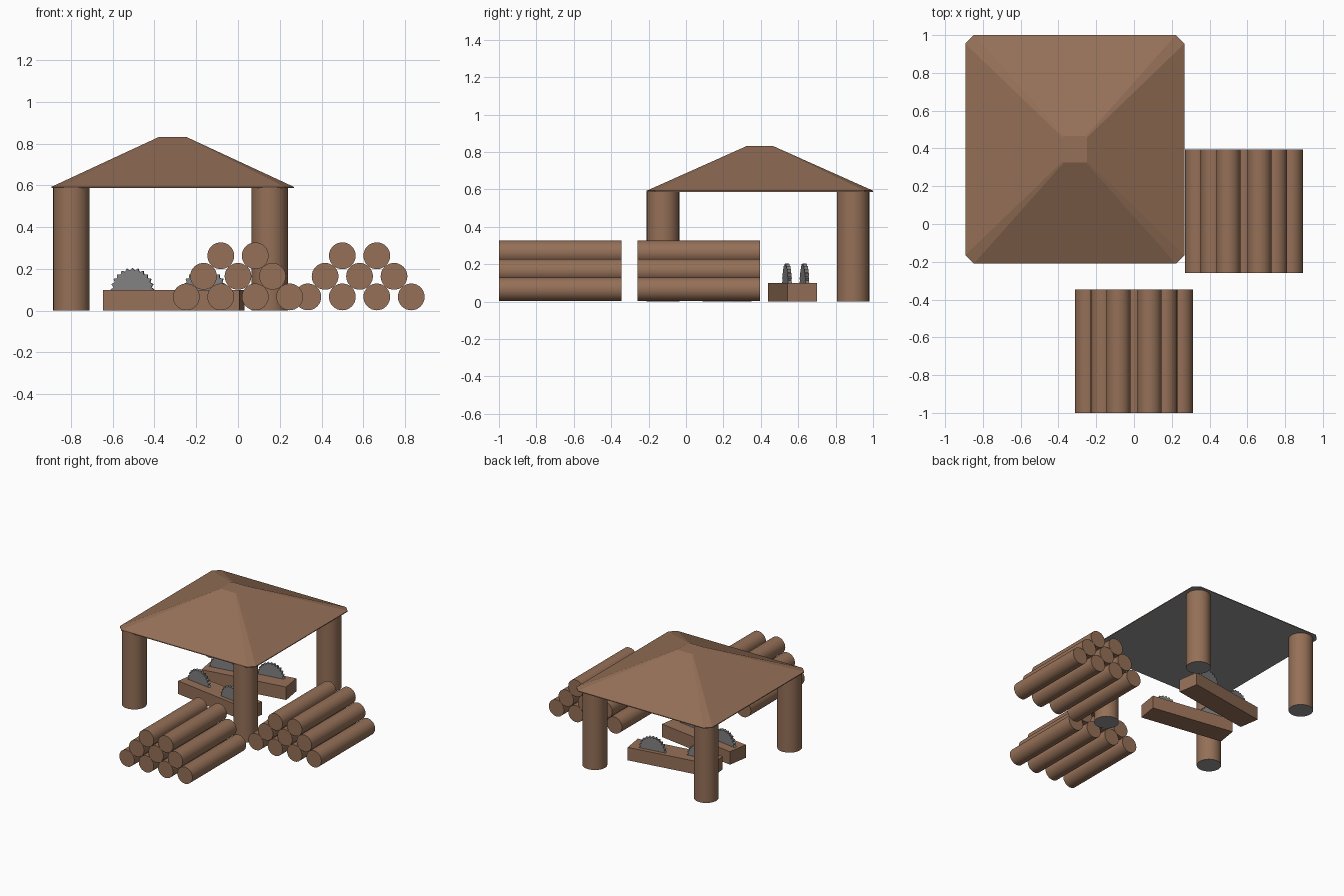
import bpy, bmesh, math
from mathutils import Matrix, Vector

if "Cube" in bpy.data.objects:
    bpy.data.objects.remove(bpy.data.objects["Cube"])


def material(name, rgb):
    m = bpy.data.materials.new(name)
    m.diffuse_color = (*rgb, 1)
    m.use_nodes = True
    m.node_tree.nodes["Principled BSDF"].inputs["Base Color"].default_value = m.diffuse_color
    return m


WOOD = material("brown wood", (0.30, 0.162, 0.096))
STEEL = material("grey steel", (0.22, 0.22, 0.22))
UNDER = material("grey underside", (0.30, 0.30, 0.30))


def finish(name, bm, mats, smooth=False, matrix=None):
    bmesh.ops.recalc_face_normals(bm, faces=bm.faces)
    # second material goes on faces looking straight down
    if len(mats) > 1:
        bm.normal_update()
        for f in bm.faces:
            f.material_index = 1 if f.normal.z < -0.9 else 0
    mesh = bpy.data.meshes.new(name)
    bm.to_mesh(mesh)
    bm.free()
    for m in mats:
        mesh.materials.append(m)
    ob = bpy.data.objects.new(name, mesh)
    bpy.context.collection.objects.link(ob)
    if matrix:
        ob.matrix_world = matrix
    if smooth:
        bpy.ops.object.select_all(action='DESELECT')
        ob.select_set(True)
        bpy.context.view_layer.objects.active = ob
        bpy.ops.object.shade_smooth_by_angle(angle=math.radians(35))
    return ob


def cylinder(name, radius, depth, matrix, mats):
    bm = bmesh.new()
    bmesh.ops.create_cone(bm, cap_ends=True, segments=32, radius1=radius,
                          radius2=radius, depth=depth)
    return finish(name, bm, mats, True, matrix)


# Roof: hipped, clipped corners, thin eave and small flat top
def ring(bm, hx, hy, c, z):
    pts = [(hx, hy - c), (hx - c, hy), (c - hx, hy), (-hx, hy - c),
           (-hx, c - hy), (c - hx, -hy), (hx - c, -hy), (hx, c - hy)]
    return [bm.verts.new((x, y, z)) for x, y in pts]


bm = bmesh.new()
rings = [ring(bm, 0.58, 0.605, 0.045, 0.587), ring(bm, 0.58, 0.605, 0.045, 0.593),
         ring(bm, 0.065, 0.07, 0.006, 0.832)]
for a, b in zip(rings, rings[1:]):
    for i in range(8):
        j = (i + 1) % 8
        bm.faces.new((a[i], a[j], b[j], b[i]))
bm.faces.new(rings[0][::-1])
bm.faces.new(rings[-1])
finish("roof", bm, [WOOD, UNDER], False, Matrix.Translation((-0.313, 0.395, 0)))

# Four round posts
for x, sx in ((-0.798, "left"), (0.152, "right")):
    for y, sy in ((-0.123, "front"), (0.893, "back")):
        cylinder(f"{sy}_{sx}_post", 0.087, 0.588,
                 Matrix.Translation((x, y, 0.294)), [WOOD, UNDER])

# Two log piles, rows of four, three and two
for pile, cx, cy in (("front_pile", 0.0, -0.673), ("side_pile", 0.582, 0.067)):
    for row, count in enumerate((4, 3, 2)):
        for i in range(count):
            x = cx + (i - (count - 1) / 2) * 0.165
            m = Matrix.Translation((x, cy, 0.066 + row * 0.0985)) @ Matrix.Rotation(math.pi / 2, 4, 'X')
            cylinder(f"{pile}_log", 0.064, 0.655, m, [WOOD])


# Toothed blade: closed zigzag outline, extruded
def saw_blade(name, matrix, teeth=24):
    bm = bmesh.new()
    vs = []
    for i in range(teeth * 2):
        a = math.pi * i / teeth
        r = 0.105 if i % 2 == 0 else 0.092
        vs.append(bm.verts.new((r * math.cos(a), -0.01, r * math.sin(a))))
    face = bm.faces.new(vs)
    ext = bmesh.ops.extrude_face_region(bm, geom=[face])
    bmesh.ops.translate(bm, vec=Vector((0, 0.02, 0)),
                        verts=[v for v in ext["geom"] if isinstance(v, bmesh.types.BMVert)])
    # keep only the half above the beam top
    bmesh.ops.bisect_plane(bm, geom=bm.verts[:] + bm.edges[:] + bm.faces[:],
                           plane_co=(0, 0, -0.005), plane_no=(0, 0, 1), clear_inner=True)
    bmesh.ops.holes_fill(bm, edges=[e for e in bm.edges if e.is_boundary])
    finish(name, bm, [STEEL], False, matrix)


# Saw benches: mirrored slanted beams, two blades each
for side, s in (("front", -1), ("back", 1)):
    turn = Matrix.Rotation(math.radians(9 * s), 4, 'Z')
    bm = bmesh.new()
    bmesh.ops.create_cube(bm, size=1)
    bmesh.ops.scale(bm, vec=(0.66, 0.16, 0.1), verts=bm.verts)
    finish(f"{side}_saw_beam", bm, [WOOD], False,
           Matrix.Translation((-0.307, 0.395 + s * 0.175, 0.05)) @ turn)
    for x, dy in ((-0.505, 0.145), (-0.16, 0.238)):
        saw_blade(f"{side}_saw_blade",
                  Matrix.Translation((x, 0.395 + s * dy, 0.1)) @ turn)
